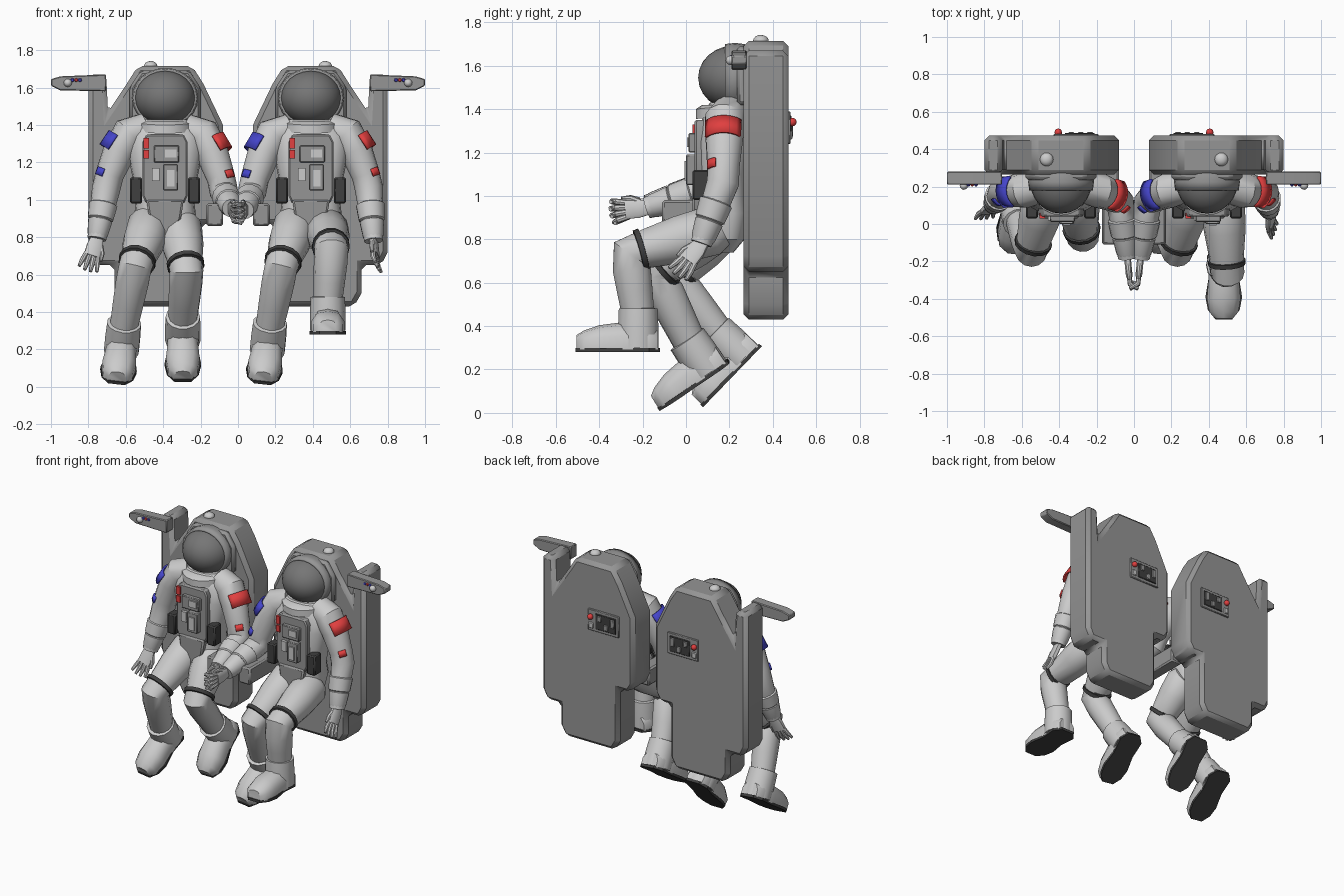
import bpy, bmesh, math
from mathutils import Vector, Matrix

if "Cube" in bpy.data.objects:
    bpy.data.objects.remove(bpy.data.objects["Cube"])


def material(name, *col):
    m = bpy.data.materials.new(name)
    m.diffuse_color = (*col, 1)
    m.use_nodes = True
    m.node_tree.nodes["Principled BSDF"].inputs["Base Color"].default_value = m.diffuse_color
    return m


RED = material("red", 0.75, 0.05, 0.05)
BLUE = material("blue", 0.06, 0.06, 0.6)
WHITE = material("white", 0.95, 0.95, 0.95)
GREY = material("grey", 0.3, 0.3, 0.3)
LIGHT = material("light_grey", 0.65, 0.65, 0.65)
VISOR = material("visor_grey", 0.18, 0.18, 0.18)
DARK = material("dark", 0.05, 0.05, 0.05)


def finish(name, bm, mat=None, bevel=0, solid=0, smooth=35):
    bmesh.ops.recalc_face_normals(bm, faces=bm.faces)
    me = bpy.data.meshes.new(name)
    bm.to_mesh(me)
    bm.free()
    ob = bpy.data.objects.new(name, me)
    bpy.context.collection.objects.link(ob)
    me.materials.append(mat or WHITE)
    if solid:
        ob.modifiers.new("solid", 'SOLIDIFY').thickness = solid
    if bevel:
        b = ob.modifiers.new("bevel", 'BEVEL')
        b.width, b.segments, b.limit_method = bevel, 1, 'ANGLE'
    bpy.ops.object.select_all(action='DESELECT')
    ob.select_set(True)
    bpy.context.view_layer.objects.active = ob
    bpy.ops.object.shade_smooth_by_angle(angle=math.radians(smooth))
    return ob


def loft(name, rings, **kw):
    bm = bmesh.new()
    rs = [[bm.verts.new(p) for p in r] for r in rings]
    n = len(rs[0])
    for a, b in zip(rs, rs[1:]):
        for i in range(n):
            bm.faces.new((a[i], a[(i + 1) % n], b[(i + 1) % n], b[i]))
    bm.faces.new(rs[0])
    bm.faces.new(rs[-1])
    return finish(name, bm, **kw)


def tube(name, pts, seg=14, **kw):
    # pts: (position, radius) along a path, rings kept free of twist
    P = [Vector(p) for p, r in pts]
    prev, q, rings = None, None, []
    for i, (p, (_, r)) in enumerate(zip(P, pts)):
        t = (P[min(i + 1, len(P) - 1)] - P[max(i - 1, 0)]).normalized()
        q = t.to_track_quat('Z', 'Y') if q is None else prev.rotation_difference(t) @ q
        prev = t
        rings.append([p + q @ Vector((r * math.cos(k * math.tau / seg), r * math.sin(k * math.tau / seg), 0))
                      for k in range(seg)])
    return loft(name, rings, **kw)


def prism(name, outline, y0, y1, **kw):
    return loft(name, [[(x, y, z) for x, z in outline] for y in (y0, y1)], **kw)


def box(name, lo, hi, **kw):
    return prism(name, [(lo[0], lo[2]), (hi[0], lo[2]), (hi[0], hi[2]), (lo[0], hi[2])], lo[1], hi[1], **kw)


def ball(name, c, r, mat=None, cut=None, scale=(1, 1, 1), solid=0, seg=24):
    # pole points to the front; cut removes a front cap of that angle
    bm = bmesh.new()
    bmesh.ops.create_uvsphere(bm, u_segments=seg, v_segments=seg // 2, radius=r)
    if cut:
        z = r * math.cos(math.radians(cut))
        bmesh.ops.delete(bm, geom=[v for v in bm.verts if v.co.z > z], context='VERTS')
    bm.transform(Matrix.Translation(c) @ Matrix.Diagonal((*scale, 1)) @ Matrix.Rotation(math.pi / 2, 4, 'X'))
    return finish(name, bm, mat, solid=solid)


def patch(name, c, axis, out, r, h, arc, mat):
    # curved plate lying on a limb
    axis = axis.normalized()
    out = (out - axis * out.dot(axis)).normalized()
    bm = bmesh.new()
    rows = []
    for k in range(8):
        d = Matrix.Rotation(math.radians(arc) * (k / 7 - 0.5), 3, axis) @ out * r
        rows.append([bm.verts.new(c + d + axis * s * h / 2) for s in (-1, 1)])
    for a, b in zip(rows, rows[1:]):
        bm.faces.new((a[0], b[0], b[1], a[1]))
    finish(name, bm, mat, solid=0.012)


def hand(name, w, d, side, thumb, curl):
    d = Vector(d).normalized()
    side = Vector(side)
    side = (side - d * side.dot(d)).normalized()
    n = d.cross(side)
    loft(name + "_palm", [[w + d * t + side * a * wd + n * b * 0.018 for a, b in
                           ((-1, -.6), (-.7, -1), (.7, -1), (1, -.6), (1, .6), (.7, 1), (-.7, 1), (-1, .6))]
                          for t, wd in ((-0.02, .03), (.04, .042), (.1, .042))])
    for k in range(4):
        a = (k - 1.5) / 1.5
        b = w + d * 0.09 + side * a * 0.032
        ln = 0.055 - 0.008 * abs(a)
        tube(name + "_finger", [(b, .014), (b + d * ln + side * a * .01, .014),
                                (b + d * ln * (2 - abs(curl) * 10) + side * a * .018 + n * curl, .009)], 8)
    b = w + d * 0.03 + side * thumb * 0.03
    tube(name + "_thumb", [(b, .015), (b + d * .04 + side * thumb * .02, .014),
                           (b + d * .08 + side * thumb * .025, .009)], 8)


def arm(name, S, E, W, d, side, thumb, out, mat, curl=.012):
    S, E, W, out = Vector(S), Vector(E), Vector(W), Vector(out)
    inner = Vector((-out.x * 0.09, 0.02, 0.03))
    bulge = Vector((out.x * .012, 0, 0))
    tube(name, [(S + inner, .085), (S, .095), (S.lerp(E, .3) + bulge, .088), (S.lerp(E, .75) + bulge, .076),
                (E, .076), (E.lerp(W, .25), .07), (E.lerp(W, .6), .062), (W, .05)])
    tube(name + "_cuff", [(E.lerp(W, .3), .068), (E.lerp(W, .32), .078), (E.lerp(W, .6), .07),
                          (E.lerp(W, .62), .062)])
    tube(name + "_glove_cuff", [(E.lerp(W, .62), .058), (E.lerp(W, .64), .066), (E.lerp(W, .9), .056),
                                (W, .045)])
    patch(name + "_band", S.lerp(E, .25) + bulge, E - S + Vector((out.x * .07, 0, 0)), out, .106, .09, 105, mat)
    patch(name + "_tag", S.lerp(E, .76) + bulge, E - S, out + Vector((0, -.9, 0)), .085, .042, 35, mat)
    hand(name + "_hand", W, d, side, thumb, curl)


def leg(name, hip, knee, base, tilt, roll, yaw):
    R = lambda a, ax: Matrix.Rotation(math.radians(a), 4, ax)
    M = Matrix.Translation(base) @ R(yaw, 'Z') @ R(tilt, 'X') @ R(roll, 'Y')
    H, K, A = Vector(hip), Vector(knee), M @ Vector((0, 0, .17))
    back = Vector((0, .04, 0.02))
    tube(name, [(H + back, .095), (H, .118), (H.lerp(K, .4), .112), (H.lerp(K, .8), .092), (K, .09),
                (K.lerp(A, .25), .09), (K.lerp(A, .6), .084), (A, .076)])
    # knee strap
    t = H.lerp(K, .86)
    u = (K - H).normalized() * .012
    tube(name + "_strap", [(t - u * 1.2, .085), (t - u, .102), (t + u, .1), (t + u * 1.2, .085)], mat=DARK)
    # boot: shaft, foot and sole built flat, then placed
    tube(name + "_boot_shaft", [(M @ Vector((0, 0, z)), r) for z, r in
                                ((.02, .095), (.12, .095), (.2, .092), (.204, .07))])
    foot = [(.09, .06, .09), (.05, .085, .12), (-.08, .082, .125), (-.18, .09, .112), (-.25, .078, .088),
            (-.285, .048, .066)]
    sec = [(-1, 0), (-1, .5), (-.65, .9), (0, 1), (.65, .9), (1, .5), (1, 0)]
    loft(name + "_boot_foot", [[M @ Vector((a * w, y, .012 + b * h)) for a, b in sec] for y, w, h in foot],
         smooth=50)
    half = [(.05, .1), (.09, .05), (.08, -.06), (.098, -.17), (.085, -.24), (.045, -.29)]
    outline = half + [(-x, y) for x, y in reversed(half)]
    loft(name + "_boot_sole", [[M @ Vector((x, y, z)) for x, y in outline] for z in (0, .018)], mat=DARK)


def astronaut(n, c):
    # torso
    rings = [(.74, .15, .07, .07), (.8, .16, .14, .11), (.92, .17, .165, .12), (1.0, .17, .155, .11),
             (1.1, .17, .17, .115), (1.25, .18, .2, .125), (1.34, .19, .2, .12), (1.4, .2, .15, .11),
             (1.43, .21, .12, .1)]
    e = lambda v: math.copysign(abs(v) ** .75, v)
    loft(n + "_torso", [[(c + rx * e(math.cos(k * math.tau / 20)), y + ry * e(math.sin(k * math.tau / 20)), z)
                         for k in range(20)] for z, y, rx, ry in rings])
    # helmet
    ball(n + "_visor", (c, .22, 1.545), .164, VISOR, scale=(1, 1, .9))
    ball(n + "_helmet", (c, .225, 1.545), .176, GREY, cut=62, scale=(1, 1, .91), solid=.016)
    tube(n + "_neck_ring", [((c, .2, 1.365), .13), ((c, .2, 1.37), .155), ((c, .195, 1.415), .15),
                            ((c, .195, 1.42), .12)], 20)
    for s in (-1, 1):
        box(n + "_pouch", (c + s * .155 - .032, .03, .98), (c + s * .155 + .032, .11, 1.12), mat=DARK, bevel=.008)
    # chest unit with controls
    prism(n + "_chest_unit", [(c - .12, 1.02), (c - .1, .98), (c + .1, .98), (c + .12, 1.02), (c + .12, 1.31),
                              (c + .1, 1.35), (c - .1, 1.35), (c - .12, 1.31)], .04, .16, mat=GREY, bevel=.008)
    box(n + "_control_panel", (c - .06, .012, 1.2), (c + .075, .06, 1.29), mat=GREY, bevel=.005)
    box(n + "_dial", (c, .004, 1.225), (c + .06, .03, 1.27), mat=LIGHT)
    box(n + "_chest_box", (c - .01, .0, 1.05), (c + .07, .06, 1.19), mat=GREY, bevel=.005)
    box(n + "_chest_box_lid", (c + .01, -.008, 1.07), (c + .05, .02, 1.16), mat=WHITE)
    box(n + "_gauge", (c - .07, .02, 1.1), (c - .03, .06, 1.17), mat=LIGHT)
    box(n + "_tag_upper", (c - .115, .03, 1.275), (c - .085, .06, 1.33), mat=RED)
    box(n + "_tag_lower", (c - .115, .03, 1.22), (c - .085, .06, 1.265), mat=RED)
    prism(n + "_belly_plate", [(c - .1, 1.0), (c + .1, 1.0), (c + .085, .9), (c + .045, .8), (c - .045, .8),
                               (c - .085, .9)], .03, .14, mat=GREY, bevel=.01)
    leg(n + "_right_leg", (c - .085, .14, .86), (c - .16, -.14, .64), (c - .235, .118, .176), 34, 8, -6)


def pack(n, s):
    X = lambda pts: [(s * x, z) for x, z in pts]
    # backpack silhouette with lower lobe and side column
    prism(n + "_backpack", X([(.245, 1.715), (.535, 1.715), (.595, 1.62), (.695, 1.47), (.705, 1.67),
                              (.8, 1.67), (.8, .72), (.765, .65), (.66, .65), (.66, .5), (.62, .43), (.24, .43),
                              (.2, .5), (.2, .87), (.12, .87), (.08, .93), (.08, 1.4), (.185, 1.62)]),
          .265, .472, mat=GREY, bevel=.025)
    prism(n + "_head_surround", X([(.2, 1.42), (.58, 1.42), (.58, 1.6), (.52, 1.69), (.26, 1.69), (.2, 1.6)]),
          .235, .28, mat=GREY, bevel=.015)
    # raised control arm with stick and buttons
    prism(n + "_control_arm", X([(.705, 1.58), (.95, 1.585), (1.0, 1.61), (1.0, 1.645), (.95, 1.66), (.705, 1.67)]),
          .21, .28, mat=GREY, bevel=.005)
    ball(n + "_control_stick", (s * .91, .205, 1.625), .022, seg=12)
    for x, m in ((.845, BLUE), (.865, RED), (.885, BLUE)):
        ball(n + "_button", (s * x, .21, 1.64), .01, m, seg=8)
    prism(n + "_armrest", X([(.08, .86), (.17, .86), (.17, .98), (.08, .98)]), -.11, .3, mat=GREY, bevel=.01)
    # top beacon and rear panel
    ball(n + "_beacon", (s * .467, .345, 1.715), .036, scale=(1, 1, .75), seg=16)
    P = lambda x0, x1: (min(s * x0, s * x1), max(s * x0, s * x1))
    for nm, x0, x1, z0, z1, y, m in (("panel", .19, .43, 1.24, 1.39, .482, GREY),
                                     ("screen", .21, .37, 1.26, 1.37, .487, DARK),
                                     ("key_a", .22, .25, 1.3, 1.36, .492, GREY),
                                     ("key_b", .27, .3, 1.27, 1.31, .492, GREY),
                                     ("key_c", .32, .35, 1.32, 1.36, .492, GREY),
                                     ("key_d", .385, .42, 1.26, 1.3, .49, LIGHT)):
        a, b = P(x0, x1)
        box(n + "_rear_" + nm, (a, .46, z0), (b, y, z1), mat=m, bevel=.004)
    ball(n + "_rear_knob", (s * .405, .49, 1.34), .02, RED, seg=12)


for n, c, s in (("first", -.39, -1), ("second", .39, 1)):
    astronaut(n, c)
    pack(n, s)
# left legs differ between the two figures
leg("first_left_leg", (-.31, .15, .85), (-.275, -.06, .62), (-.295, .28, .235), 46, 0, 0)
leg("second_left_leg", (.475, .12, .84), (.5, -.26, .735), (.48, -.22, .28), 0, 0, 0)
# hanging outer arms
arm("first_right_arm", (-.585, .18, 1.35), (-.705, .17, 1.06), (-.755, .1, .79), (-.06, -.07, -.2), (1, .1, -.3), 1,
    (-1, -.1, .1), BLUE)
arm("second_left_arm", (.585, .18, 1.35), (.7, .17, 1.06), (.725, .07, .78), (.02, -.15, -.2), (.2, 1, 0), -1,
    (1, -.1, .1), RED)
# inner arms reaching forward, hands clasped
arm("first_left_arm", (-.185, .18, 1.345), (-.075, .12, 1.04), (-.035, -.18, .955), (.1, -1, -.2), (0, 0, 1), 1,
    (1, -.25, .1), RED, -.04)
arm("second_right_arm", (.185, .18, 1.345), (.075, .12, 1.04), (.035, -.18, .945), (-.1, -1, -.1), (0, 0, 1), 1,
    (-1, -.25, .1), BLUE, .04)
